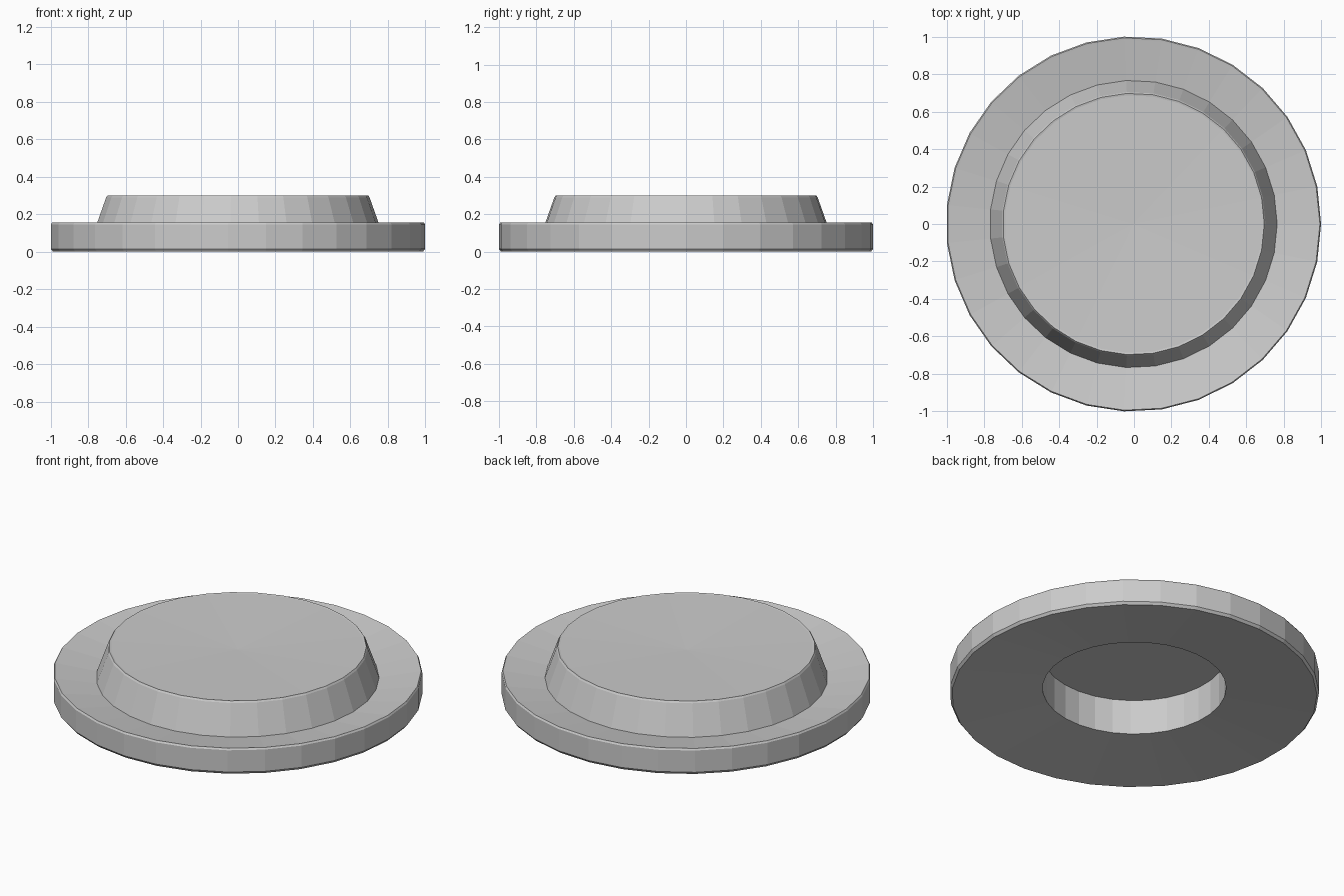
import bpy, bmesh
from math import tau, cos
from mathutils import Vector

if "Cube" in bpy.data.objects:
    bpy.data.objects.remove(bpy.data.objects["Cube"])

SIDES = 31

# Closed half-section (radius, height): dished top, raised tier, flanged rim, recessed underside
PROFILE = [
    (0.0, 0.282),                                # centre of the shallow dished top
    (0.688, 0.298), (0.698, 0.30), (0.705, 0.29),  # softened top edge of the tier
    (0.767, 0.115),                              # foot of the tapered tier
    (0.985, 0.153), (0.995, 0.155), (1.0013, 0.145),  # inward-sloping ledge and rim edge
    (1.0013, 0.015), (0.99, 0.0),                # rim wall and lower bevel
    (0.498, 0.048),                              # underside rises towards the hole
    (0.498, 0.257),                              # wall of the recess
    (0.0, 0.257),                                # ceiling of the recess
]


def lathe(name, profile, sides):
    bm = bmesh.new()
    verts = [bm.verts.new((r, 0, z)) for r, z in profile]
    edges = [bm.edges.new(pair) for pair in zip(verts, verts[1:])]
    bmesh.ops.spin(bm, geom=verts + edges, cent=(0, 0, 0), axis=(0, 0, 1),
                   angle=tau, steps=sides, use_merge=False, use_duplicate=False)
    bmesh.ops.remove_doubles(bm, verts=bm.verts[:], dist=1e-4)
    bmesh.ops.recalc_face_normals(bm, faces=bm.faces[:])
    # An odd side count is lopsided in x, so recentre it
    radius = max(r for r, _ in profile)
    shift = -radius * (1 - cos(tau / sides / 2)) / 2
    bmesh.ops.translate(bm, verts=bm.verts[:], vec=Vector((shift, 0, 0)))
    mesh = bpy.data.meshes.new(name)
    bm.to_mesh(mesh)
    bm.free()
    obj = bpy.data.objects.new(name, mesh)
    bpy.context.collection.objects.link(obj)
    return obj


# Stepped round cap
lathe("stepped_round_cap", PROFILE, SIDES)
